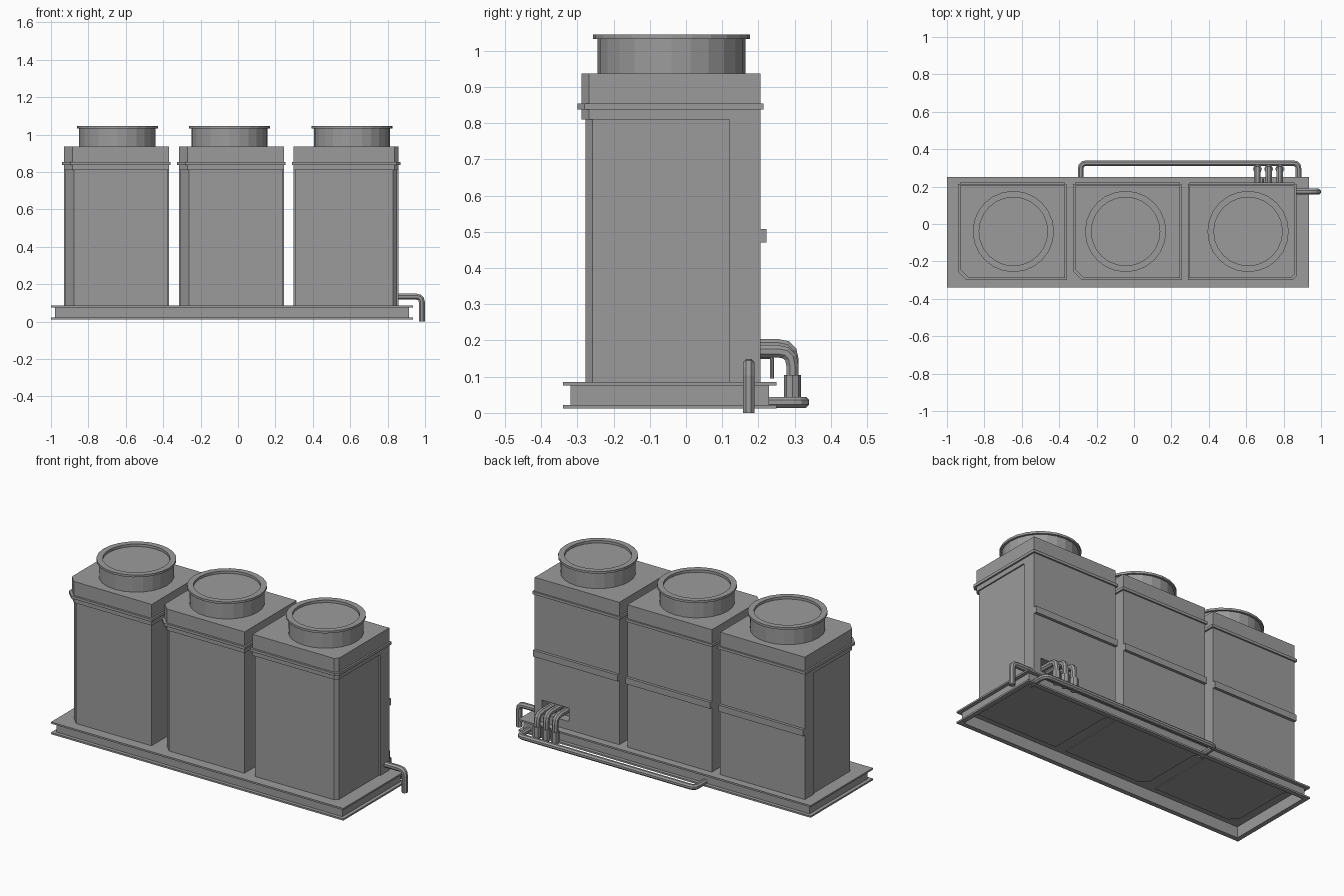
import bpy, bmesh, math
from mathutils import Vector

if "Cube" in bpy.data.objects:
    bpy.data.objects.remove(bpy.data.objects["Cube"], do_unlink=True)

grey = bpy.data.materials.new("machine_grey")
grey.use_nodes = True
colour = (0.33, 0.33, 0.33, 1)
grey.diffuse_color = colour
grey.node_tree.nodes["Principled BSDF"].inputs["Base Color"].default_value = colour


def loft(name, rings):
    """Skin a stack of equal-length rings and cap both ends."""
    bm = bmesh.new()
    loops = [[bm.verts.new(p) for p in ring] for ring in rings]
    n = len(loops[0])
    for a, b in zip(loops, loops[1:]):
        for i in range(n):
            j = (i + 1) % n
            bm.faces.new((a[i], a[j], b[j], b[i]))
    bm.faces.new(loops[0][::-1])
    bm.faces.new(loops[-1])
    bmesh.ops.recalc_face_normals(bm, faces=bm.faces)
    mesh = bpy.data.meshes.new(name)
    bm.to_mesh(mesh)
    bm.free()
    mesh.materials.append(grey)
    obj = bpy.data.objects.new(name, mesh)
    bpy.context.collection.objects.link(obj)
    return obj


def outline(x0, x1, y0, y1, z, cut_left=0, cut_right=0):
    """Rectangle whose two front corners may be chamfered."""
    pts = []
    pts += [(x0, y0 + cut_left), (x0 + cut_left, y0)] if cut_left else [(x0, y0)]
    pts += [(x1 - cut_right, y0), (x1, y0 + cut_right)] if cut_right else [(x1, y0)]
    pts += [(x1, y1), (x0, y1)]
    return [(x, y, z) for x, y in pts]


def prism(name, x0, x1, y0, y1, z0, z1, cl=0, cr=0):
    return loft(name, [outline(x0, x1, y0, y1, z, cl, cr) for z in (z0, z1)])


def turned(name, x, y, profile, sides=24):
    return loft(name, [[(x + r * math.cos(2 * math.pi * i / sides),
                         y + r * math.sin(2 * math.pi * i / sides), z)
                        for i in range(sides)] for r, z in profile])


def pipe(name, points, radius, bend=0.03, sides=8):
    """Round tube through corner points, with each corner rounded."""
    pts = [Vector(p) for p in points]
    path = [pts[0]]
    for a, b, c in zip(pts, pts[1:], pts[2:]):
        start = b + (a - b).normalized() * bend
        end = b + (c - b).normalized() * bend
        for k in range(4):
            t = k / 3
            path.append(start * (1 - t) ** 2 + b * 2 * t * (1 - t) + end * t * t)
    path.append(pts[-1])
    # every path is planar, so one fixed side vector frames all rings
    side = (pts[1] - pts[0]).cross(pts[2] - pts[1]).normalized()
    rings = []
    for i, p in enumerate(path):
        tangent = (path[min(i + 1, len(path) - 1)] - path[max(i - 1, 0)]).normalized()
        if i == 1:
            tangent = (path[1] - path[0]).normalized()
        if i == len(path) - 2:
            tangent = (path[-1] - path[-2]).normalized()
        up = tangent.cross(side)
        angles = [2 * math.pi * (k + 0.5) / sides for k in range(sides)]
        rings.append([p + (side * math.cos(a) + up * math.sin(a)) * radius for a in angles])
    return loft(name, rings)


# Hollow base frame with outward channel flanges and a thin deck
base_profile = [(0.028, 0.078), (0.028, 0.012), (0, 0.012), (0, 0.022),
                (0.021, 0.022), (0.021, 0.075), (0, 0.075), (0, 0.085)]
loft("base_frame", [outline(-1 + d, 0.935 - d, -0.34 + d, 0.25 - d, z)
                    for d, z in base_profile])

# Three housings: left edge, fan centre, front corner chamfers
units = [(-0.93, -0.645, 0.045, 0), (-0.315, -0.045, 0.045, 0), (0.298, 0.61, 0, 0.02)]
posts = []
for n, (x0, fan_x, cl, cr) in enumerate(units, 1):
    x1 = x0 + 0.56
    step = 0.008
    prism(f"housing_body_{n}", x0 + step, x1 - step, -0.278, 0.13, 0.074, 0.82, cl, cr)
    posts.append(prism(f"housing_back_{n}", x0, x1, 0.12, 0.205, 0.074, 0.82))
    prism(f"housing_cap_{n}", x0, x1, -0.288, 0.205, 0.81, 0.937, cl, cr)
    prism(f"cap_band_{n}", x0 - 0.01, x1 + 0.01, -0.3, 0.214, 0.838, 0.854, cl, cr)
    prism(f"back_rail_{n}", x0, x1, 0.2, 0.222, 0.47, 0.508)
    turned(f"fan_shroud_{n}", fan_x, -0.04,
           [(0.204, 0.93), (0.204, 1.032), (0.217, 1.032), (0.217, 1.045),
            (0.183, 1.045), (0.183, 1.03)])

# Pipe opening in the back of the last housing
cutter = prism("opening_cutter", 0.63, 0.81, 0.15, 0.25, 0.135, 0.215)
cutter.hide_render = True
cut = posts[-1].modifiers.new("pipe_opening", "BOOLEAN")
cut.operation = "DIFFERENCE"
cut.solver = "EXACT"
cut.object = cutter
bpy.context.view_layer.objects.active = posts[-1]
posts[-1].select_set(True)
bpy.ops.object.modifier_apply(modifier=cut.name)
bpy.data.objects.remove(cutter, do_unlink=True)

# Drain pipe on the side
pipe("side_drain", [(0.84, 0.173, 0.133), (0.983, 0.173, 0.133), (0.983, 0.173, 0)], 0.0175)

# Long header pipe low along the back
pipe("header_pipe", [(-0.285, 0.2, 0.029), (-0.285, 0.325, 0.029),
                     (0.88, 0.325, 0.029), (0.88, 0.2, 0.029)], 0.0165)

# Hooked riser pipes with collars, and a thin drip pipe
for n, (x, z) in enumerate([(0.66, 0.187), (0.72, 0.187), (0.78, 0.17)], 1):
    pipe(f"riser_pipe_{n}", [(x, 0.14, z), (x, 0.294, z), (x, 0.294, 0.03)], 0.0185, 0.04)
    turned(f"riser_collar_{n}", x, 0.294, [(0.024, 0.04), (0.024, 0.104)], 8)
pipe("drip_pipe", [(0.69, 0.14, 0.155), (0.69, 0.238, 0.155), (0.69, 0.238, 0.095)], 0.006, 0.01)
